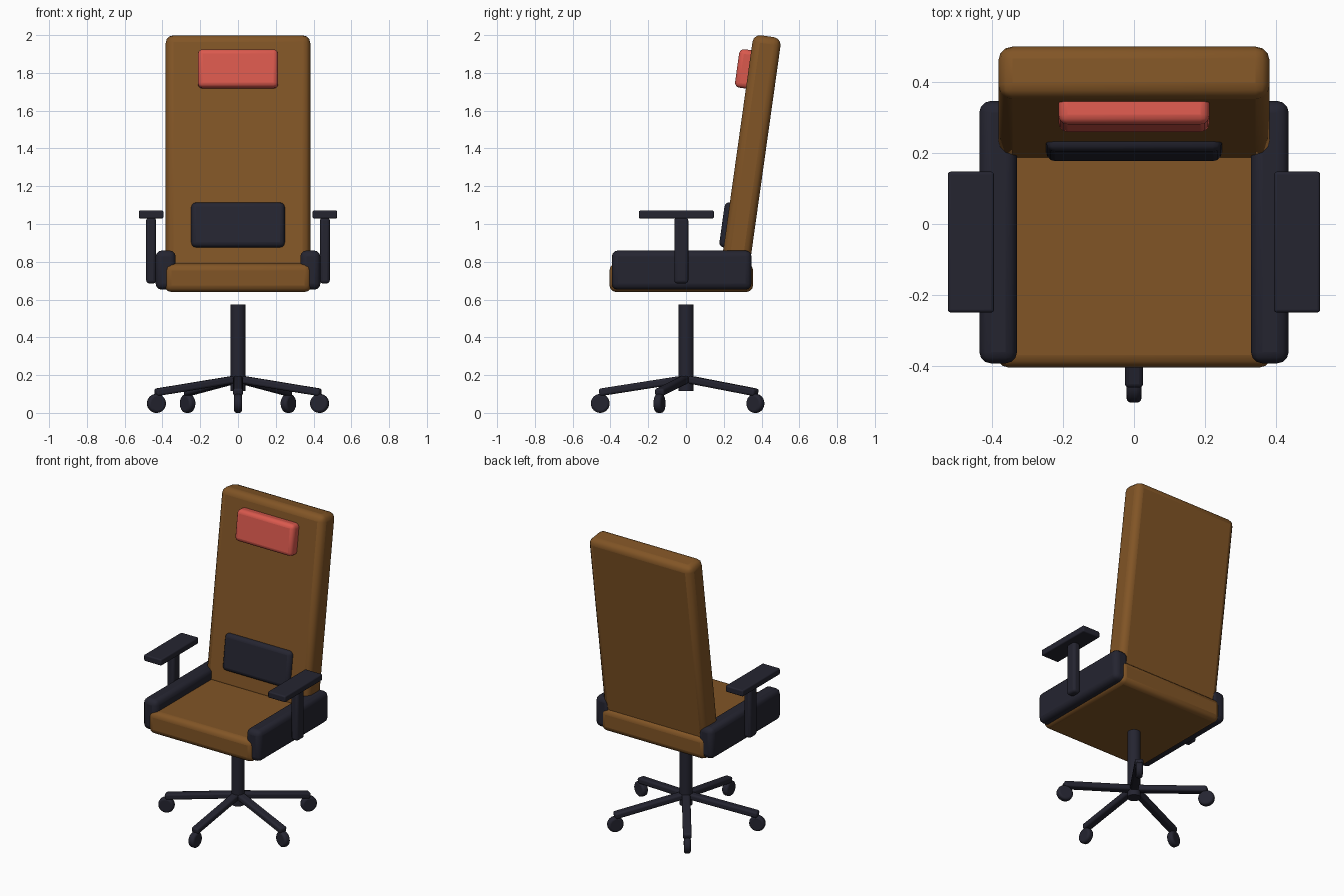
import bpy
from math import radians, sin, cos, hypot, atan2
from mathutils import Matrix, Vector

if "Cube" in bpy.data.objects:
    bpy.data.objects.remove(bpy.data.objects["Cube"], do_unlink=True)


def material(name, rgb):
    mat = bpy.data.materials.new(name)
    mat.use_nodes = True
    mat.diffuse_color = (*rgb, 1)
    mat.node_tree.nodes["Principled BSDF"].inputs["Base Color"].default_value = (*rgb, 1)
    return mat


brown = material("brown leather", (0.22, 0.09, 0.019))
dark = material("dark plastic", (0.018, 0.018, 0.03))
red = material("red cushion", (0.70, 0.10, 0.075))


def finish(obj, name, mat, bevel):
    obj.name = name
    obj.data.materials.append(mat)
    bpy.ops.object.transform_apply(location=False, rotation=False, scale=True)
    if bevel:
        mod = obj.modifiers.new("Rounded edges", "BEVEL")
        mod.width = bevel
        mod.segments = 3
        mod.limit_method = "ANGLE"
        mod.angle_limit = radians(40)
    bpy.ops.object.shade_smooth_by_angle(angle=radians(35))
    return obj


def box(name, mat, centre, size, bevel, rot=(0, 0, 0)):
    bpy.ops.mesh.primitive_cube_add(size=1, location=centre, rotation=rot)
    obj = bpy.context.object
    obj.scale = size
    return finish(obj, name, mat, bevel)


def cylinder(name, mat, centre, radius, depth, bevel=0, rot=(0, 0, 0)):
    bpy.ops.mesh.primitive_cylinder_add(vertices=32, radius=radius, depth=depth,
                                        location=centre, rotation=rot)
    return finish(bpy.context.object, name, mat, bevel)


# Seat, reclined backrest and its two cushions
recline = (radians(-8), 0, 0)
box("seat", brown, (0, -0.025, 0.715), (0.775, 0.76, 0.15), 0.035)
box("backrest", brown, (0, 0.344, 1.37), (0.765, 0.15, 1.26), 0.04, recline)
box("headrest_cushion", red, (0, 0.32, 1.82), (0.425, 0.10, 0.205), 0.025, recline)
box("lumbar_cushion", dark, (0, 0.23, 0.993), (0.495, 0.08, 0.24), 0.025, recline)

# Side bolsters and armrests
for side, s in (("left", 1), ("right", -1)):
    box(side + "_bolster", dark, (s * 0.383, -0.023, 0.756), (0.106, 0.74, 0.207), 0.032)
    box(side + "_arm_post", dark, (s * 0.46, -0.025, 0.86), (0.052, 0.074, 0.35), 0.016)
    box(side + "_arm_pad", dark, (s * 0.46, -0.051, 1.05), (0.13, 0.397, 0.042), 0.008)

# Central column
cylinder("column", dark, (0, 0, 0.346), 0.041, 0.458)

# Five sloping legs, each ending in a caster
reach, hub_z, tip_z = 0.46, 0.18, 0.108
slope = atan2(hub_z - tip_z, reach)
for i in range(5):
    angle = radians(-90 + 72 * i)
    out = Vector((cos(angle), sin(angle), 0))
    middle = out * reach / 2 + Vector((0, 0, (hub_z + tip_z) / 2))
    box(f"leg_{i + 1}", dark, middle, (hypot(reach, hub_z - tip_z), 0.052, 0.04),
        0.012, (0, slope, angle))
    axle = (Matrix.Rotation(angle, 4, "Z") @ Matrix.Rotation(radians(90), 4, "X")).to_euler()
    cylinder(f"caster_{i + 1}", dark, out * 0.454 + Vector((0, 0, 0.05)),
             0.05, 0.042, 0.013, axle)
